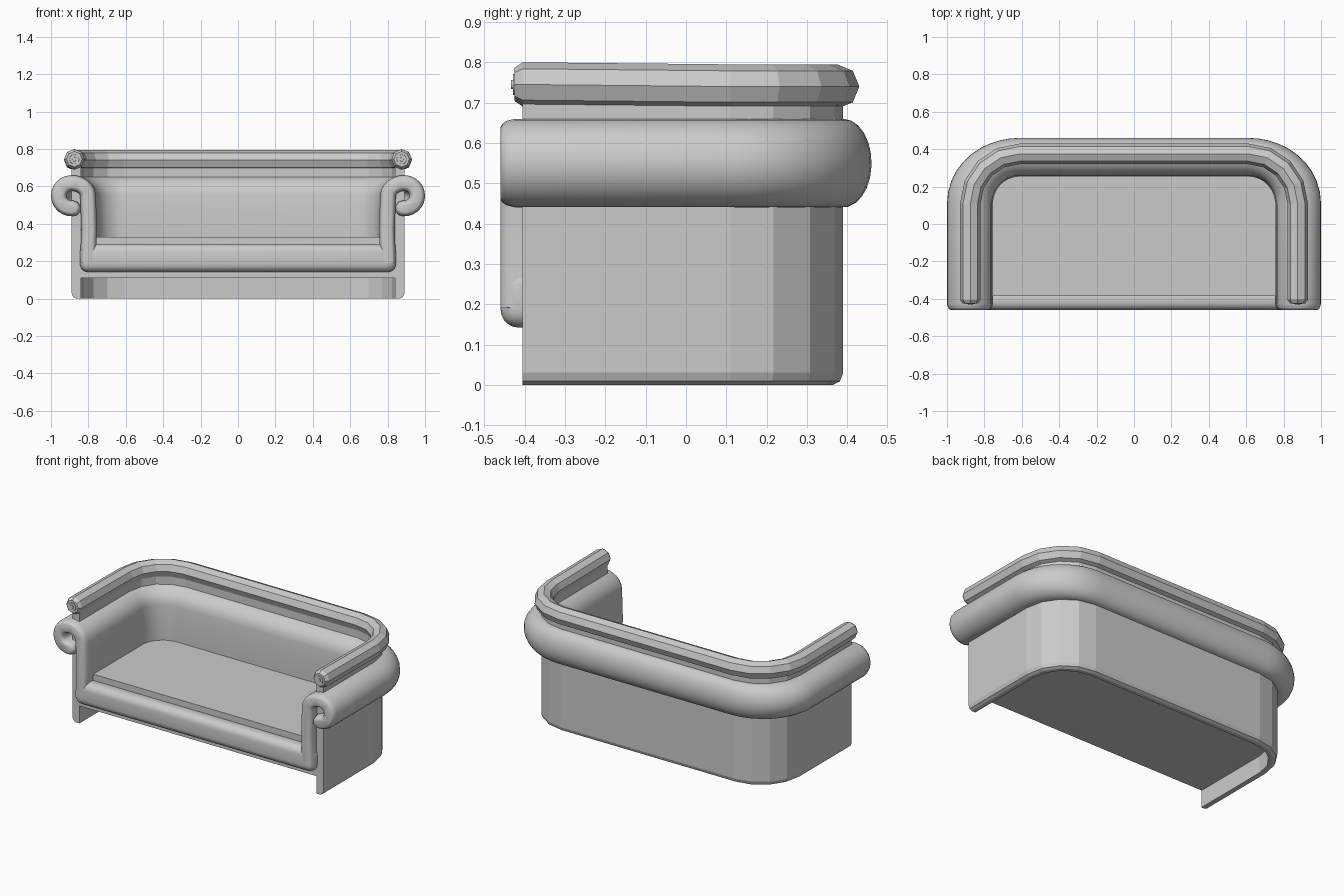
import bpy, bmesh
from math import pi, sin, cos, radians, hypot

if "Cube" in bpy.data.objects:
    bpy.data.objects.remove(bpy.data.objects["Cube"])

grey = bpy.data.materials.new("plain grey")
grey.use_nodes = True
COLOUR = (0.6, 0.6, 0.6, 1)
grey.diffuse_color = COLOUR
grey.node_tree.nodes["Principled BSDF"].inputs["Base Color"].default_value = COLOUR

# Outer wall plan: half width, back depth and corner radius
HALF, BACK, CORNER = 0.89, 0.39, 0.28


def finish(name, bm, smooth_angle=None):
    bmesh.ops.recalc_face_normals(bm, faces=bm.faces[:])
    mesh = bpy.data.meshes.new(name)
    bm.to_mesh(mesh)
    bm.free()
    mesh.materials.append(grey)
    if smooth_angle:
        mesh.polygons.foreach_set("use_smooth", [True] * len(mesh.polygons))
        mesh.set_sharp_from_angle(angle=radians(smooth_angle))
    obj = bpy.data.objects.new(name, mesh)
    bpy.context.collection.objects.link(obj)
    return obj


def u_path(fronts, segments):
    """Stations (x, y, normal x, normal y, scale) round the arms and back."""
    half = [(HALF, y, 1, 0, s) for y, s in fronts]
    for i in range(segments + 1):
        a = pi / 2 * i / segments
        half.append((HALF - CORNER + CORNER * cos(a),
                     BACK - CORNER + CORNER * sin(a), cos(a), sin(a), 1))
    return half + [(-x, y, -nx, ny, s) for x, y, nx, ny, s in reversed(half)]


def sweep(name, outline, path, flatten=0, lift=0, smooth_angle=None):
    """Sweep outline(scale) -> [(offset, z)] along the path, with end caps."""
    bm = bmesh.new()
    rings = []
    for x, y, nx, ny, s in path:
        ring = []
        for o, z in outline(s):
            if o > 0:
                o *= 1 - flatten * ny * ny
            rise = lift * max(0, 0.11 - y)
            ring.append(bm.verts.new((x + nx * o, y + ny * o, z + rise)))
        rings.append(ring)
    count = len(rings[0])
    for a, b in zip(rings, rings[1:]):
        for i in range(count):
            j = (i + 1) % count
            bm.faces.new((a[i], a[j], b[j], b[i]))
    bm.faces.new(rings[0])
    bm.faces.new(rings[-1])
    return finish(name, bm, smooth_angle)


def slab(name, inset, front, low, high):
    """Flat block filling the inside of the U."""
    bm = bmesh.new()
    plan = [(x - nx * inset, y - ny * inset)
            for x, y, nx, ny, s in u_path([(front, 1)], 6)]
    face = bm.faces.new([bm.verts.new((x, y, low)) for x, y in plan])
    top = bmesh.ops.extrude_face_region(bm, geom=[face])["geom"]
    for v in top:
        if isinstance(v, bmesh.types.BMVert):
            v.co.z = high
    if not face.is_valid or len(bm.faces) < len(plan) + 2:
        bm.faces.new([v for v in bm.verts if v.co.z == low][:len(plan)])
    return finish(name, bm)


# Outer wall with a rounded bottom edge
def wall_outline(s):
    return [(-0.05, 0), (-0.025, 0), (-0.008, 0.009), (0, 0.03),
            (0, 0.71), (-0.05, 0.71)]


sweep("outer_wall", wall_outline, u_path([(-0.405, 1)], 4))


# Padded lining that scrolls outward over the top of the wall
def lining_outline(s):
    centre = [(-0.088, 0.19), (-0.091, 0.28), (-0.094, 0.37), (-0.091, 0.46)]
    for i in range(19):
        a = radians(180 - i * 275 / 18)
        rx = 0.088 if cos(a) < 0 else 0.068
        centre.append((rx * cos(a), 0.55 + 0.068 * sin(a)))
    h = 0.042 * s
    left, right = [], []
    for i, (x, z) in enumerate(centre):
        x0, z0 = centre[max(i - 1, 0)]
        x1, z1 = centre[min(i + 1, len(centre) - 1)]
        d = hypot(x1 - x0, z1 - z0)
        tx, tz = (x1 - x0) / d, (z1 - z0) / d
        left.append((x - tz * h, z + tx * h))
        right.append((x + tz * h, z - tx * h))
    # rounded tip of the scroll
    tip = []
    for k in range(1, 5):
        a = pi * k / 5
        tip.append((x + h * (-tz * cos(a) + tx * sin(a)),
                    z + h * (tx * cos(a) + tz * sin(a))))
    return left + tip + right[::-1]


lining_fronts = [(-0.46, 0.5), (-0.456, 0.7), (-0.446, 0.87), (-0.425, 1)]
sweep("scrolled_lining", lining_outline, u_path(lining_fronts, 10),
      flatten=0.36, smooth_angle=50)


# Faceted top rail with chamfered ends
def rail_outline(s):
    r = 0.055 * s
    return [(-0.015 + r * cos(pi / 8 * (2 * i)),
             0.74 + r * sin(pi / 8 * (2 * i))) for i in range(8)]


sweep("top_rail", rail_outline, u_path([(-0.425, 0.75), (-0.405, 1)], 4), lift=0.01)

# Round buttons on the rail ends
for side, label in ((1, "left"), (-1, "right")):
    bm = bmesh.new()
    for radius, front in ((0.03, -0.429), (0.013, -0.434)):
        made = bmesh.ops.create_cone(bm, cap_ends=True, segments=12, radius1=radius,
                                     radius2=radius * 0.85, depth=0.02)["verts"]
        for v in made:
            x, y, z = v.co
            v.co = (side * 0.875 + x, front + 0.01 - z, 0.745 + y)
    finish(label + "_rail_button", bm)

# Seat base and flat cushion
slab("seat_base", 0.045, -0.402, 0.11, 0.25)
slab("seat_cushion", 0.09, -0.385, 0.2, 0.33)

# Padded roll along the front of the seat
bm = bmesh.new()
for v in bmesh.ops.create_cube(bm, size=1)["verts"]:
    v.co = (v.co.x * 1.69, v.co.y * 0.11 - 0.405, v.co.z * 0.15 + 0.217)
roll = finish("front_roll", bm)
bevel = roll.modifiers.new("rounding", 'BEVEL')
bevel.width = 0.045
bevel.segments = 5
roll.data.polygons.foreach_set("use_smooth", [True] * len(roll.data.polygons))
